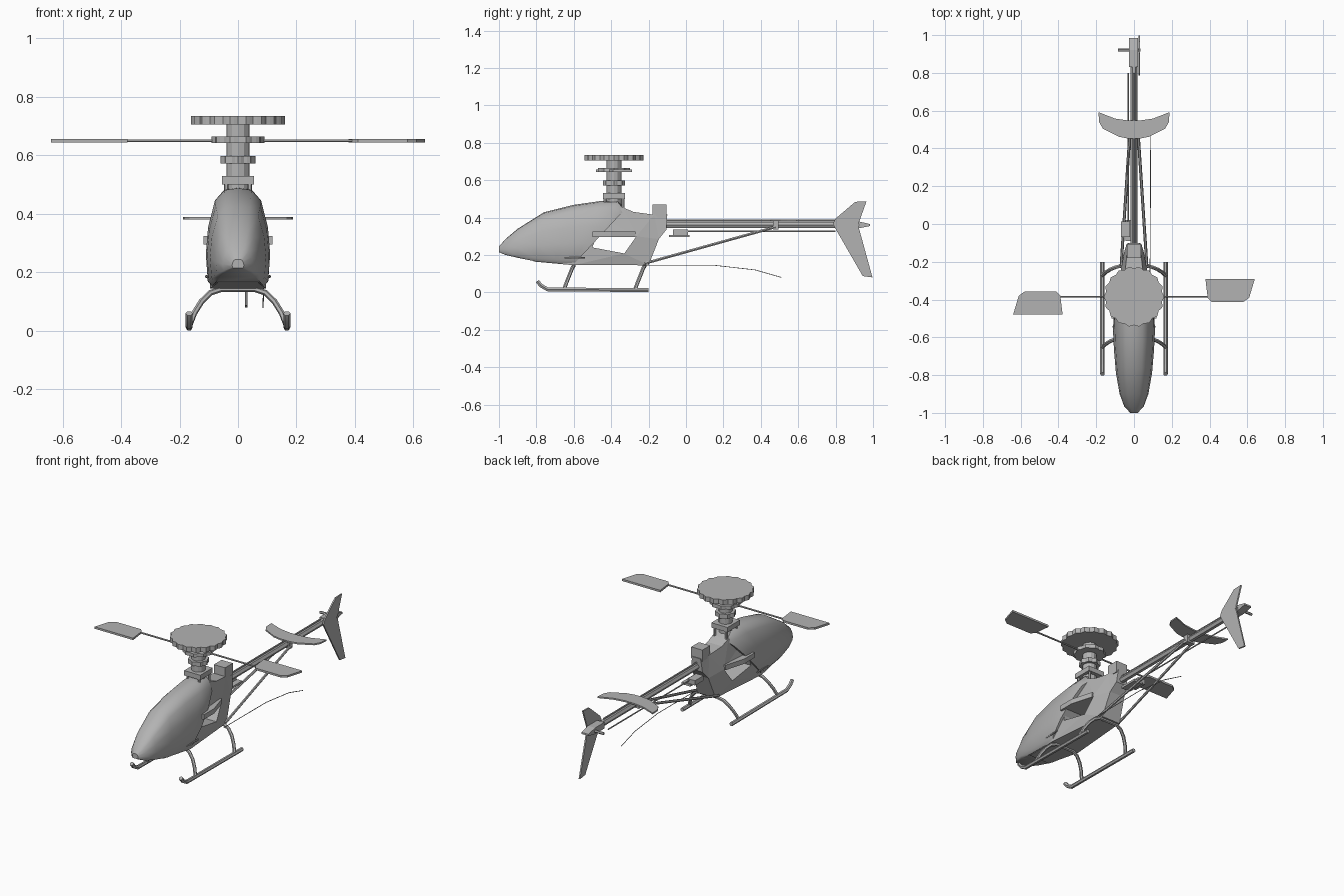
import bpy, bmesh, math
from mathutils import Vector, Matrix

cube = bpy.data.objects.get("Cube")
if cube:
    bpy.data.objects.remove(cube, do_unlink=True)

GREY = (0.45, 0.45, 0.45, 1)
grey = bpy.data.materials.new("plain grey")
grey.use_nodes = True
grey.diffuse_color = GREY
grey.node_tree.nodes["Principled BSDF"].inputs["Base Color"].default_value = GREY


def add_mesh(name, mesh, smooth=None):
    mesh.materials.clear()
    mesh.materials.append(grey)
    ob = bpy.data.objects.new(name, mesh)
    bpy.context.collection.objects.link(ob)
    if smooth:
        bpy.ops.object.select_all(action='DESELECT')
        ob.select_set(True)
        bpy.context.view_layer.objects.active = ob
        bpy.ops.object.shade_smooth_by_angle(angle=math.radians(smooth))
    return ob


def finish(name, bm, smooth=None):
    bmesh.ops.recalc_face_normals(bm, faces=bm.faces)
    mesh = bpy.data.meshes.new(name)
    bm.to_mesh(mesh)
    bm.free()
    return add_mesh(name, mesh, smooth)


def box(name, lo, hi):
    lo, hi = Vector(lo), Vector(hi)
    bm = bmesh.new()
    bmesh.ops.create_cube(bm, size=1, matrix=Matrix.Translation((lo + hi) / 2)
                          @ Matrix.Diagonal((*(hi - lo), 1)))
    return finish(name, bm)


def plate(name, loops, axis, lo, hi, shape=None):
    """Extrude 2D outlines (later loops are holes) along X or Z."""
    bm = bmesh.new()
    for pts in loops:
        vs = [bm.verts.new((lo, u, v) if axis == 'X' else (u, v, lo)) for u, v in pts]
        for a, b in zip(vs, vs[1:] + vs[:1]):
            bm.edges.new((a, b))
    bmesh.ops.triangle_fill(bm, use_beauty=True, edges=bm.edges[:])
    out = bmesh.ops.extrude_face_region(bm, geom=bm.faces[:])
    move = (hi - lo, 0, 0) if axis == 'X' else (0, 0, hi - lo)
    bmesh.ops.translate(bm, vec=move, verts=[g for g in out['geom'] if isinstance(g, bmesh.types.BMVert)])
    if shape:
        for v in bm.verts:
            shape(v.co)
    return finish(name, bm)


def tube(name, pts, r):
    cu = bpy.data.curves.new(name, 'CURVE')
    cu.dimensions = '3D'
    cu.bevel_depth, cu.bevel_resolution, cu.use_fill_caps = r, 1, True
    sp = cu.splines.new('POLY')
    sp.points.add(len(pts) - 1)
    for p, co in zip(sp.points, pts):
        p.co = (*co, 1)
    tmp = bpy.data.objects.new(name + " path", cu)
    bpy.context.collection.objects.link(tmp)
    dg = bpy.context.evaluated_depsgraph_get()
    mesh = bpy.data.meshes.new_from_object(tmp.evaluated_get(dg))
    bpy.data.objects.remove(tmp, do_unlink=True)
    return add_mesh(name, mesh, 50)


def disc(name, r, z0, z1, lobes=0, wave=0.0, sides=12):
    n = lobes * 4 if lobes else sides
    pts = []
    for i in range(n):
        a = math.tau * i / n
        rr = r + wave * math.cos(lobes * a)
        pts.append((rr * math.cos(a), MAST_Y + rr * math.sin(a)))
    return plate(name, [pts], 'Z', z0, z1)


MAST_Y = -0.385

# Canopy: lofted rings (y top, z top, y bottom, z bottom, half width)
rings = [(-1.0, .245, -1.0, .215, .02), (-.965, .285, -.965, .2, .052),
         (-.9, .34, -.9, .185, .076), (-.76, .428, -.8, .165, .096),
         (-.6, .468, -.7, .157, .106), (-.46, .488, -.65, .153, .11),
         (-.36, .49, -.62, .15, .11), (-.325, .445, -.6, .15, .108)]
half = [(0, 1), (.42, .98), (.72, .87), (.93, .6), (1, .33), (.94, .06), (.8, 0)]
section = half + [(-x, t) for x, t in reversed(half[1:])]
bm = bmesh.new()
loft = [[bm.verts.new((w * x, yb + (yt - yb) * t, zb + (zt - zb) * t)) for x, t in section]
        for yt, zt, yb, zb, w in rings]
for a, b in zip(loft, loft[1:]):
    for i in range(len(section)):
        j = (i + 1) % len(section)
        bm.faces.new((a[i], a[j], b[j], b[i]))
bm.faces.new(loft[0])
bm.faces.new(loft[-1])
finish("canopy", bm, 40)


# Body frame with a side opening, tapering to the back and the top
def taper(co):
    stops = [(-.9, .06), (-.6, .095), (-.35, .088), (-.2, .062), (-.09, .04)]
    for (y0, w0), (y1, w1) in zip(stops, stops[1:]):
        if y0 <= co.y <= y1:
            w = w0 + (w1 - w0) * (co.y - y0) / (y1 - y0)
            co.x *= w * (1 - .4 * min(1, max(0, (co.z - .3) / .15)))
            break


frame_outline = [(-.82, .165), (-.6, .145), (-.2, .145), (-.145, .285), (-.105, .335),
                 (-.1, .415), (-.17, .415), (-.28, .43), (-.34, .455), (-.45, .4), (-.6, .25)]
opening = [(-.5, .24), (-.33, .208), (-.265, .3), (-.48, .3)]
plate("body_frame", [frame_outline, opening], 'X', -1, 1, taper)
plate("cross_tray", [[(-.118, -.5), (.118, -.5), (.118, -.4), (.08, -.27), (-.08, -.27), (-.118, -.4)]],
      'Z', .295, .325)
box("rear_box", (-.038, -.18, .40), (.038, -.105, .47))

# Rotor mast and discs
box("mast_base", (-.055, MAST_Y - .06, .5), (.055, MAST_Y + .06, .53))
disc("mast_shaft", .04, .45, .71)
disc("lower_collar", .056, .572, .598, 8, .004)
disc("middle_collar", .086, .643, .664, 10, .004)
disc("rotor_disc", .155, .705, .735, 18, .005)
for sx in (-1, 1):
    for sy in (-1, 1):
        tube("mast_post", [(sx * .04, MAST_Y + sy * .048, .43), (sx * .04, MAST_Y + sy * .048, .51)], .008)

# Flybar and its two paddles, opposite each other about the mast
tube("flybar", [(-.5, MAST_Y, .65), (.5, MAST_Y, .65)], .005)
paddle = [(.64, -.29), (.378, -.29), (.39, -.39), (.41, -.412), (.58, -.412), (.61, -.39)]
plate("left_paddle", [paddle], 'Z', .644, .656)
plate("right_paddle", [[(-x, 2 * MAST_Y - y) for x, y in paddle]], 'Z', .644, .656)

# Tail boom, control rods and servo
tube("tail_boom", [(0, -.15, .36), (0, .86, .36)], .018)
tube("upper_rod", [(0, -.12, .384), (0, .8, .384)], .005)
tube("control_rod", [(-.03, -.05, .326), (-.03, .8, .326)], .004)
box("servo", (-.07, -.07, .305), (-.02, .012, .335))
box("servo_bracket", (-.045, -.09, .295), (.015, .02, .308))
box("boom_clamp", (-.026, .465, .335), (.026, .495, .388))

# Tail gearbox, shaft and fin
plate("tail_gearbox", [[(.83, .342), (.92, .342), (.985, .355), (.985, .365), (.92, .38), (.83, .38)]],
      'X', -.026, .022)
tube("tail_shaft", [(-.085, .92, .36), (.035, .92, .36)], .008)
fin = [(.785, .365), (.8, .395), (.905, .484), (.965, .487), (.92, .36), (.997, .08), (.945, .087)]
plate("tail_fin", [fin], 'X', .024, .033)

# Horizontal stabiliser
side = [(.03, .452), (.08, .462), (.165, .505), (.185, .54), (.188, .592), (.1, .558), (.03, .548)]
plate("stabiliser", [side + [(-x, y) for x, y in reversed(side)]], 'Z', .381, .39)

# Struts, skids, legs and canopy pins
for s, label in ((1, "left"), (-1, "right")):
    tube(label + "_tail_strut", [(s * .068, -.22, .155), (s * .022, .48, .35)], .008)
    tube(label + "_skid", [(s * .167, -.795, .06), (s * .167, -.775, .036),
                           (s * .167, -.74, .016), (s * .167, -.2, .012)], .012)
    tube(label + "_pin", [(s * .1, -.65, .183), (s * .108, -.54, .186)], .005)
leg = [(.06, .142, 0), (.095, .13, .008), (.125, .1, .02), (.15, .06, .036), (.166, .018, .052)]
leg = [(-x, z, d) for x, z, d in reversed(leg)] + leg
for y, label in ((-.6, "front"), (-.22, "rear")):
    tube(label + "_leg_arch", [(x, y - d, z) for x, z, d in leg], .01)

# Trailing aerial wire
tube("aerial", [(.085, -.26, .145), (.087, .15, .145), (.087, .37, .12), (.085, .51, .08)], .002)
